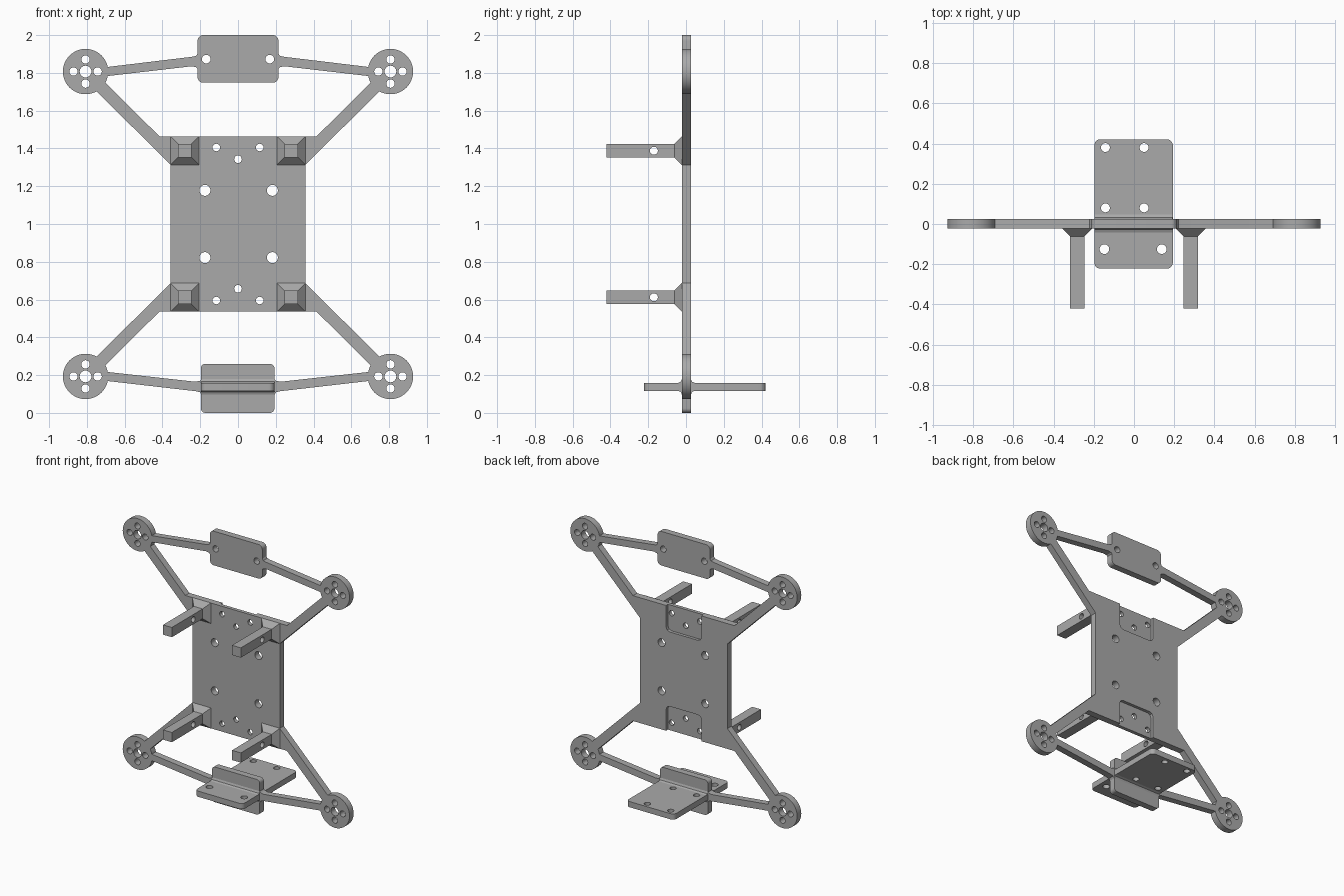
import bpy, bmesh, math
from mathutils import Matrix

cube = bpy.data.objects.get("Cube")
if cube:
    bpy.data.objects.remove(cube, do_unlink=True)

grey = bpy.data.materials.new("matte grey")
grey.use_nodes = True
GREY = (0.4, 0.4, 0.4, 1)
grey.diffuse_color = GREY
grey.node_tree.nodes["Principled BSDF"].inputs["Base Color"].default_value = GREY

# Local (u, v, depth) to world axes for each drawing plane
PLANES = {
    "xz": Matrix(((1, 0, 0), (0, 0, 1), (0, 1, 0))).to_4x4(),
    "xy": Matrix.Identity(4),
    "yz": Matrix(((0, 0, 1), (1, 0, 0), (0, 1, 0))).to_4x4(),
}
BACK, FRONT = 0.026, -0.022
POCKET = 0.004
MID = 1.0


def finish(name, bm):
    bmesh.ops.remove_doubles(bm, verts=bm.verts, dist=0.0001)
    bmesh.ops.recalc_face_normals(bm, faces=bm.faces)
    mesh = bpy.data.meshes.new(name)
    bm.to_mesh(mesh)
    bm.free()
    mesh.materials.clear()
    mesh.materials.append(grey)
    obj = bpy.data.objects.new(name, mesh)
    bpy.context.collection.objects.link(obj)
    bpy.ops.object.select_all(action="DESELECT")
    obj.select_set(True)
    bpy.context.view_layer.objects.active = obj
    bpy.ops.object.shade_smooth_by_angle(angle=math.radians(30))
    return obj


def slab(name, plane, outline, low, high, holes=()):
    """Extrude an outline with round holes (u, v, radius) between two depths."""
    curve = bpy.data.curves.new(name, "CURVE")
    curve.dimensions, curve.fill_mode = "2D", "BOTH"
    curve.extrude = (high - low) / 2
    for loop in [outline] + [circle(*h) for h in holes]:
        spline = curve.splines.new("POLY")
        spline.points.add(len(loop) - 1)
        for point, (u, v) in zip(spline.points, loop):
            point.co = (u, v, 0, 1)
        spline.use_cyclic_u = True
    temp = bpy.data.objects.new(name + " outline", curve)
    bpy.context.collection.objects.link(temp)
    graph = bpy.context.evaluated_depsgraph_get()
    mesh = bpy.data.meshes.new_from_object(temp.evaluated_get(graph))
    bm = bmesh.new()
    bm.from_mesh(mesh)
    bpy.data.objects.remove(temp, do_unlink=True)
    bpy.data.curves.remove(curve)
    bpy.data.meshes.remove(mesh)
    bm.transform(PLANES[plane] @ Matrix.Translation((0, 0, (low + high) / 2)))
    return finish(name, bm)


def circle(u, v, r, n=32):
    return [(u + r * math.cos(math.tau * i / n), v + r * math.sin(math.tau * i / n))
            for i in range(n)]


def rounded(u0, v0, u1, v1, r, n=6):
    points = []
    for k, (u, v) in enumerate([(u1 - r, v1 - r), (u0 + r, v1 - r),
                                (u0 + r, v0 + r), (u1 - r, v0 + r)]):
        for i in range(n + 1):
            a = math.pi / 2 * (k + i / n)
            points.append((u + r * math.cos(a), v + r * math.sin(a)))
    return points


def four_way(quarter, cu, cv):
    """Mirror a quarter outline on both axes around a centre."""
    loop = []
    for su, sv, step in ((1, 1, 1), (1, -1, -1), (-1, -1, 1), (-1, 1, -1)):
        loop += [(cu + su * u, cv + sv * v) for u, v in quarter[::step]]
    return loop


# Central frame with diagonal arms: full front layer, notched back layer
arm = [(0.415, 0.463), (0.713, 0.759), (0.759, 0.713), (0.357, 0.313)]
notch = [(0.115, 0.275), (0.136, 0.284), (0.145, 0.305), (0.145, 0.463)]
big = [(x, MID + s * 0.178, 0.029) for x in (-0.175, 0.182) for s in (-1, 1)]
small = [(x, MID + s * z, 0.02) for s in (-1, 1)
         for x, z in ((-0.115, 0.405), (0.115, 0.405), (0, 0.343))]
slab("frame_front", "xz", four_way(arm, 0, MID), FRONT, POCKET, big + small)
slab("frame_back", "xz", four_way(notch + arm, 0, MID), POCKET, BACK, big)

# Corner motor mounts, posts and struts
for sx, side in ((1, "left"), (-1, "right")):
    for sz, level in ((1, "upper"), (-1, "lower")):
        tag = f"{level}_{side}"
        cx, cz = sx * 0.807, MID + sz * 0.807
        ring = [(cx + a * 0.064, cz + b * 0.064, 0.022)
                for a, b in ((1, 0), (-1, 0), (0, 1), (0, -1))]
        slab("motor_mount_" + tag, "xz", circle(cx, cz, 0.12, 64), FRONT, BACK,
             ring + [(cx, cz, 0.031)])

        # Strut flaring slightly where it meets the end plate
        end = 0.21 if sz > 0 else 0.19
        z_end = MID + sz * 0.864
        z_out = MID + sz * 0.806
        z_near = z_end - sz * 0.004
        strut = [(end, z_end + 0.045), (end + 0.012, z_near + 0.03),
                 (end + 0.035, z_near + 0.025), (0.702, z_out + 0.024),
                 (0.702, z_out - 0.024), (end + 0.035, z_near - 0.025),
                 (end + 0.012, z_near - 0.03), (end, z_end - 0.045)]
        slab("strut_" + tag, "xz", [(sx * x, z) for x, z in strut], FRONT, BACK)

        # Square post with a cross hole on a tapered foot
        px, pz = sx * 0.282, MID + sz * 0.388
        post = [(-0.421, pz - 0.036), (-0.058, pz - 0.036),
                (-0.058, pz + 0.036), (-0.421, pz + 0.036)]
        slab("post_" + tag, "yz", post, px - 0.036, px + 0.036, [(-0.17, pz, 0.021)])
        bm = bmesh.new()
        bmesh.ops.create_cone(bm, cap_ends=True, segments=4, depth=0.04,
                              radius1=0.076 * math.sqrt(2), radius2=0.036 * math.sqrt(2))
        bm.transform(Matrix.Translation((px, FRONT - 0.02, pz))
                     @ Matrix.Rotation(math.pi / 2, 4, "X")
                     @ Matrix.Rotation(math.pi / 4, 4, "Z"))
        finish("post_foot_" + tag, bm)

# Upper end plate
slab("upper_plate", "xz", rounded(-0.214, 1.748, 0.214, 2.0, 0.03), FRONT, BACK,
     [(x, 1.873, 0.023) for x in (-0.168, 0.168)])

# Lower end plate crossed by a level shelf, with a filleted joint
slab("lower_plate", "xz", rounded(-0.197, 0.0, 0.193, 0.26, 0.025), FRONT, BACK)
shelf_holes = [(x, y, 0.022) for x in (-0.142, 0.05) for y in (0.08, 0.38)]
shelf_holes += [(x, -0.125, 0.024) for x in (-0.147, 0.138)]
slab("shelf", "xy", rounded(-0.197, -0.222, 0.193, 0.421, 0.03), 0.117, 0.159, shelf_holes)
fillet = [(0.024, 0.041), (0.030, 0.027), (0.044, 0.021)]
slab("shelf_joint", "yz", four_way(fillet, 0.002, 0.138), -0.196, 0.192)
